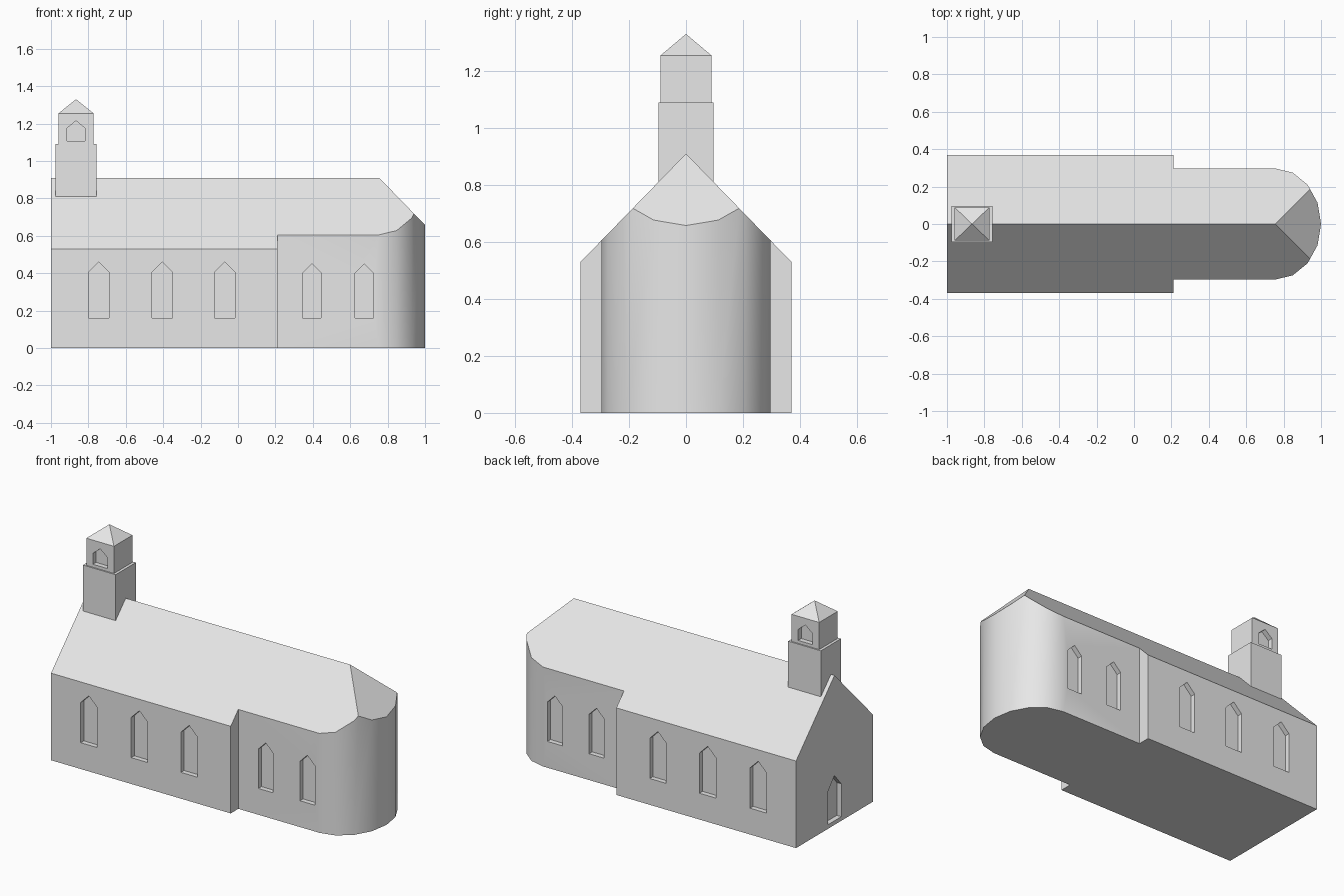
import bpy, bmesh, math
from mathutils import Vector, Matrix

if "Cube" in bpy.data.objects:
    bpy.data.objects.remove(bpy.data.objects["Cube"])

stone = bpy.data.materials.new("pale grey stone")
stone.diffuse_color = (0.8, 0.8, 0.8, 1)
stone.use_nodes = True
stone.node_tree.nodes["Principled BSDF"].inputs["Base Color"].default_value = stone.diffuse_color


def to_object(bm, name):
    bmesh.ops.recalc_face_normals(bm, faces=bm.faces[:])
    me = bpy.data.meshes.new(name)
    bm.to_mesh(me)
    bm.free()
    me.materials.append(stone)
    ob = bpy.data.objects.new(name, me)
    bpy.context.collection.objects.link(ob)
    return ob


def prism(bm, points, offset):
    face = bm.faces.new([bm.verts.new(p) for p in points])
    top = bmesh.ops.extrude_face_region(bm, geom=[face])["geom"]
    bmesh.ops.translate(bm, vec=offset,
                        verts=[v for v in top if isinstance(v, bmesh.types.BMVert)])


def box(bm, cx, hx, hy, z0, z1):
    prism(bm, [(cx - hx, -hy, z0), (cx + hx, -hy, z0),
               (cx + hx, hy, z0), (cx - hx, hy, z0)], (0, 0, z1 - z0))


def niche(bm, face_pos, angle, width, z0, shoulder, apex, depth=0.03):
    """Pointed opening cut into a wall; angle 0 faces the front (-y)."""
    w = width / 2
    rot = Matrix.Rotation(angle, 3, 'Z')
    pos = Vector(face_pos)
    pts = [pos + rot @ Vector((x, -0.02, z)) for x, z in
           [(-w, z0), (w, z0), (w, shoulder), (0, apex), (-w, shoulder)]]
    prism(bm, pts, rot @ Vector((0, 0.02 + depth, 0)))


def carve(ob, cutter_bm):
    cutter = to_object(cutter_bm, "opening_cutter")
    cutter.hide_render = True
    mod = ob.modifiers.new("openings", 'BOOLEAN')
    mod.operation = 'DIFFERENCE'
    mod.solver = 'EXACT'
    mod.object = cutter
    bpy.context.view_layer.objects.active = ob
    bpy.ops.object.modifier_apply(modifier=mod.name)
    bpy.data.objects.remove(cutter, do_unlink=True)


# Church body: footprint with a rounded apse, raised then trimmed by roof planes
NAVE, CHOIR, STEP, APSE = 0.37, 0.297, 0.21, 0.755
RIDGE, EAVE = 0.91, 0.53
foot = [(-1, -NAVE, 0), (STEP, -NAVE, 0), (STEP, -CHOIR, 0)]
for i in range(9):
    a = math.radians(-90 + 22.5 * i)
    foot.append((APSE + (1 - APSE) * math.cos(a), CHOIR * math.sin(a), 0))
foot += [(STEP, CHOIR, 0), (STEP, NAVE, 0), (-1, NAVE, 0)]
bm = bmesh.new()
prism(bm, foot, (0, 0, 1.2))
pitch = (RIDGE - EAVE) / NAVE
for normal in [(0, -pitch, 1), (0, pitch, 1), (1.03, 0, 1)]:
    cut = bmesh.ops.bisect_plane(
        bm, geom=bm.verts[:] + bm.edges[:] + bm.faces[:], dist=1e-5,
        plane_co=(APSE, 0, RIDGE), plane_no=normal, clear_outer=True)["geom_cut"]
    edges = [e for e in cut if isinstance(e, bmesh.types.BMEdge) and e.is_boundary]
    bmesh.ops.contextual_create(bm, geom=edges)
body = to_object(bm, "church_body")

# Windows on both sides and the west door
cuts = bmesh.new()
for angle, side in [(0, -1), (math.pi, 1)]:
    for x in (-0.745, -0.405, -0.07):
        niche(cuts, (x, side * NAVE, 0), angle, 0.11, 0.16, 0.405, 0.46)
    for x in (0.395, 0.675):
        niche(cuts, (x, side * CHOIR, 0), angle, 0.10, 0.16, 0.40, 0.45)
niche(cuts, (-1, 0, 0), -math.pi / 2, 0.13, 0.025, 0.225, 0.30)
carve(body, cuts)

# Bell tower base, straddling the ridge
TX = -0.866
bm = bmesh.new()
box(bm, TX, 0.11, 0.097, 0.81, 1.09)
to_object(bm, "tower_base")

# Belfry with an opening front and back
bm = bmesh.new()
box(bm, TX, 0.093, 0.089, 1.09, 1.255)
belfry = to_object(bm, "belfry")
cuts = bmesh.new()
for angle, side in [(0, -1), (math.pi, 1)]:
    niche(cuts, (TX, side * 0.089, 0), angle, 0.096, 1.108, 1.175, 1.215)
carve(belfry, cuts)

# Pyramid cap
bm = bmesh.new()
base = [bm.verts.new((TX + sx * 0.093, sy * 0.089, 1.255))
        for sx, sy in [(-1, -1), (1, -1), (1, 1), (-1, 1)]]
tip = bm.verts.new((TX, 0, 1.33))
bm.faces.new(base)
for i in range(4):
    bm.faces.new((base[i], base[(i + 1) % 4], tip))
to_object(bm, "tower_roof")

# Smooth only the rounded apse wall
bpy.ops.object.select_all(action='DESELECT')
body.select_set(True)
bpy.context.view_layer.objects.active = body
bpy.ops.object.shade_smooth_by_angle(angle=math.radians(30))
